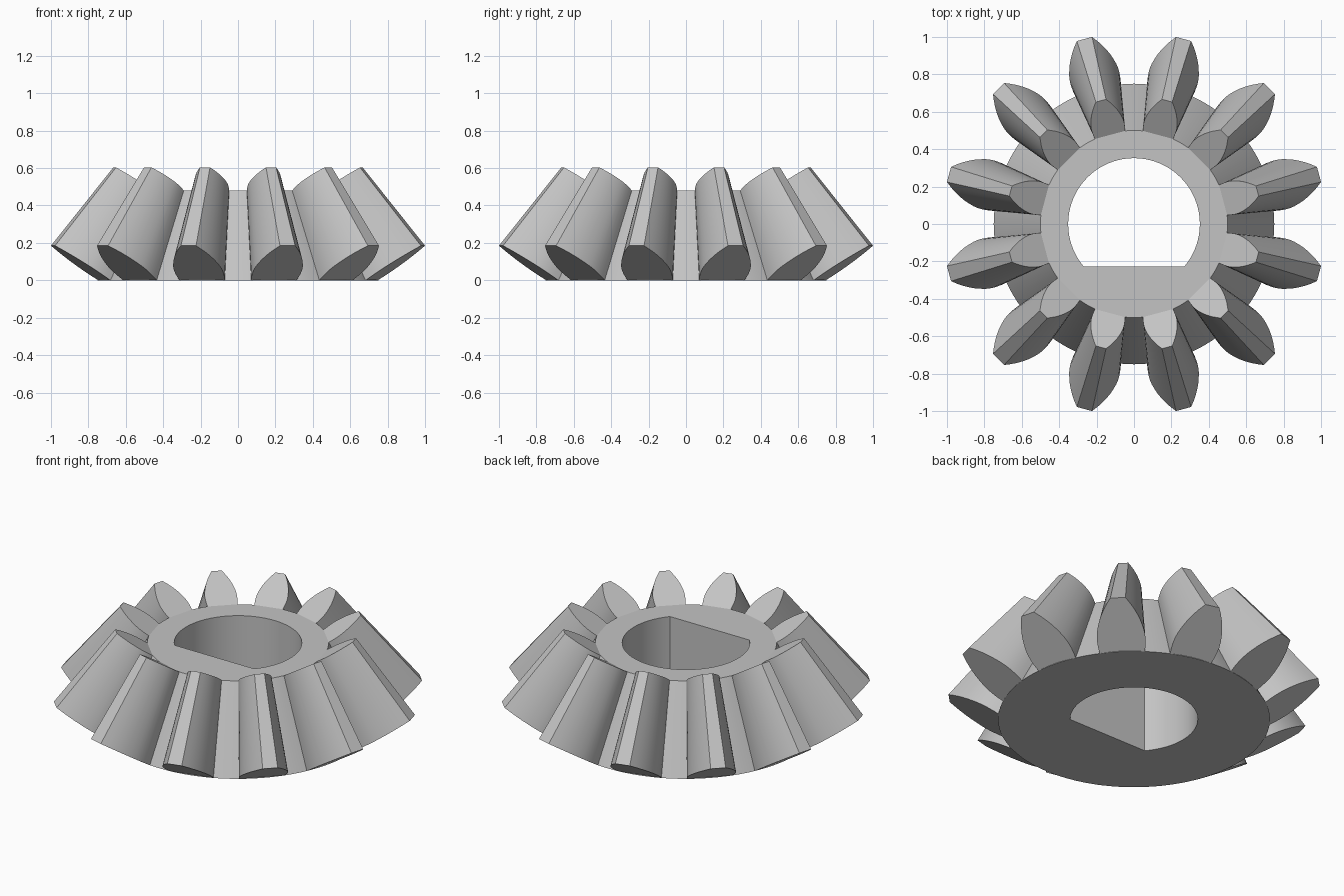
import bpy
import bmesh
from math import asin, cos, sin, pi, radians
from mathutils import Vector

if "Cube" in bpy.data.objects:
    bpy.data.objects.remove(bpy.data.objects["Cube"], do_unlink=True)

# One plain grey for the whole gear
grey = bpy.data.materials.new("plain grey")
grey.use_nodes = True
grey.diffuse_color = (0.55, 0.55, 0.55, 1)
grey.node_tree.nodes["Principled BSDF"].inputs["Base Color"].default_value = grey.diffuse_color

BASE_R, TOP_R, HEIGHT = 0.75, 0.5, 0.48
BORE_R, FLAT_Y = 0.352, -0.228
TEETH = 12
SHRINK = TOP_R / BASE_R
APEX = Vector((0, 0, HEIGHT / (1 - SHRINK)))   # all tooth edges run towards this point


def finish(bm, name):
    bmesh.ops.recalc_face_normals(bm, faces=bm.faces)
    mesh = bpy.data.meshes.new(name)
    bm.to_mesh(mesh)
    bm.free()
    mesh.materials.append(grey)
    return mesh


def add_object(name, mesh):
    obj = bpy.data.objects.new(name, mesh)
    bpy.context.collection.objects.link(obj)
    return obj


def smooth(obj):
    bpy.ops.object.select_all(action='DESELECT')
    obj.select_set(True)
    bpy.context.view_layer.objects.active = obj
    bpy.ops.object.shade_smooth_by_angle(angle=radians(30))


# Gear body: a tapered ring with a D-shaped bore
corner = asin(FLAT_Y / BORE_R)
angles = sorted([2 * pi * i / 96 - pi / 2 for i in range(96)] + [corner, -pi - corner + 2 * pi])


def bore_radius(a):
    return min(BORE_R, FLAT_Y / sin(a)) if sin(a) < -0.01 else BORE_R


def ring(bm, radius, z):
    return [bm.verts.new((radius(a) * cos(a), radius(a) * sin(a), z)) for a in angles]


bm = bmesh.new()
loops = [ring(bm, lambda a: BASE_R, 0), ring(bm, lambda a: TOP_R, HEIGHT),
         ring(bm, bore_radius, HEIGHT), ring(bm, bore_radius, 0)]
count = len(angles)
for k in range(4):
    lower, upper = loops[k], loops[(k + 1) % 4]
    for i in range(count):
        j = (i + 1) % count
        bm.faces.new((lower[i], lower[j], upper[j], upper[i]))
smooth(add_object("gear_body", finish(bm, "gear_body")))

# Tooth: a petal-shaped end face, shrunk towards the apex for the upper end
ROOT_R, TIP_R, TIP_Z = 0.74, 1.024, 0.185
half_widths = [0.125, 0.131, 0.134, 0.134, 0.130, 0.122, 0.112, 0.099, 0.083, 0.064, 0.042]
steps = len(half_widths) - 1
side = [Vector((ROOT_R + (TIP_R - ROOT_R) * i / steps, w, TIP_Z * i / steps))
        for i, w in enumerate(half_widths)]
petal = side + [Vector((p.x, -p.y, p.z)) for p in reversed(side)]

bm = bmesh.new()
outer = [bm.verts.new(p) for p in petal]
inner = [bm.verts.new(APEX + (p - APEX) * SHRINK) for p in petal]
bm.faces.new(outer)
bm.faces.new(inner)
for i in range(len(petal)):
    j = (i + 1) % len(petal)
    bm.faces.new((outer[i], outer[j], inner[j], inner[i]))
tooth_mesh = finish(bm, "tooth")

# Teeth spaced evenly around the body, half a pitch off the axes
for n in range(TEETH):
    tooth = add_object(f"tooth_{n + 1}", tooth_mesh)
    tooth.rotation_euler.z = 2 * pi * (n + 0.5) / TEETH
    if n == 0:
        smooth(tooth)
